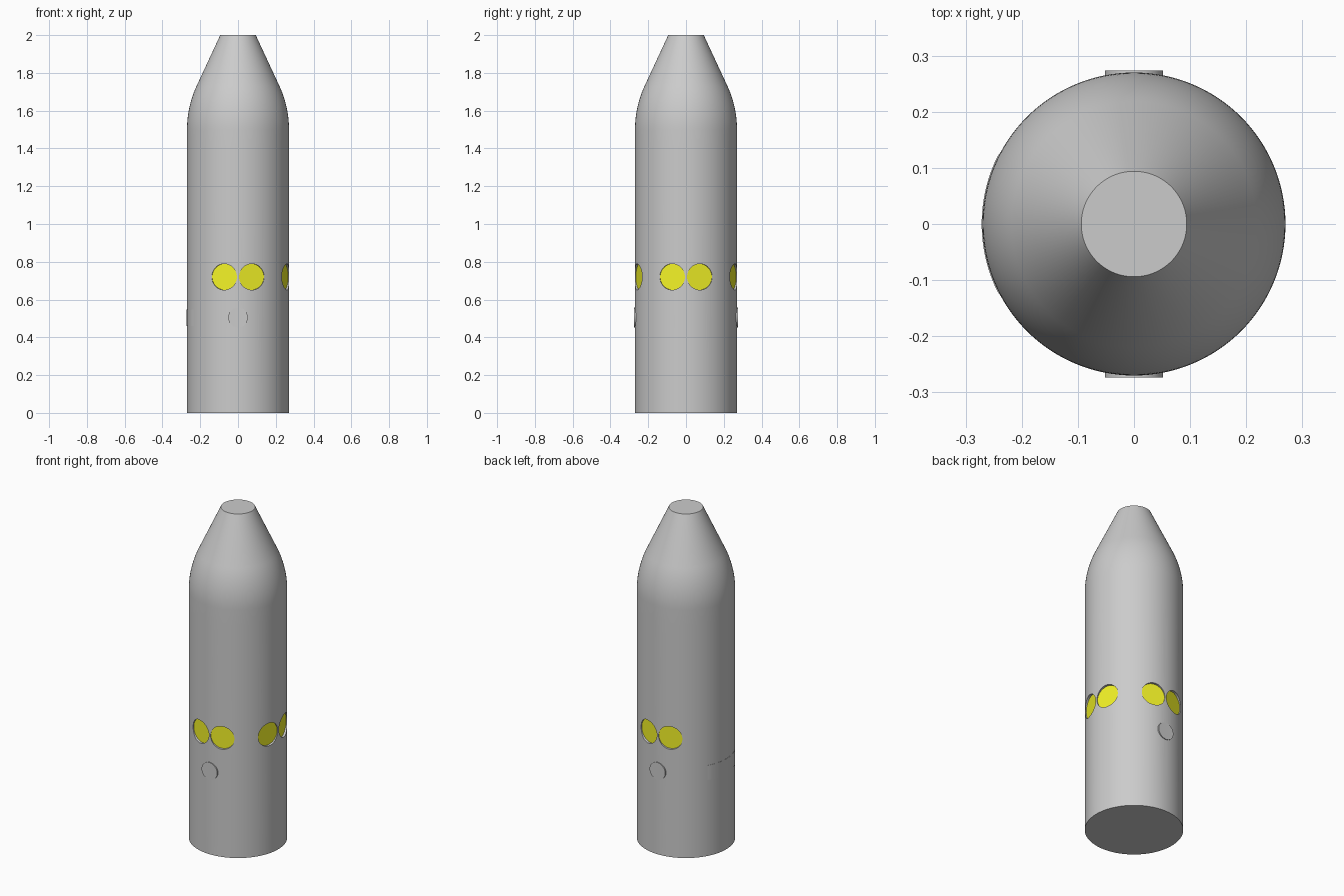
import bpy, bmesh, math
from mathutils import Matrix, Vector

if "Cube" in bpy.data.objects:
    bpy.data.objects.remove(bpy.data.objects["Cube"])

R, SEG = 0.27, 128
LAMP_Z, LAMP_R, LAMP_D = 0.72, 0.069, 0.256
PAD_Z, PAD_R = 0.505, 0.052


def finish(name, bm, angle=25, colour=None):
    """Turn a bmesh into a smooth-by-angle object."""
    bmesh.ops.recalc_face_normals(bm, faces=bm.faces[:])
    mesh = bpy.data.meshes.new(name)
    bm.to_mesh(mesh)
    bm.free()
    ob = bpy.data.objects.new(name, mesh)
    bpy.context.collection.objects.link(ob)
    if colour:
        mat = bpy.data.materials.new(name + "_colour")
        mat.diffuse_color = colour
        mat.use_nodes = True
        mat.node_tree.nodes["Principled BSDF"].inputs["Base Color"].default_value = mat.diffuse_color
        mesh.materials.append(mat)
    smooth(ob, angle)
    return ob


def smooth(ob, angle):
    bpy.ops.object.select_all(action='DESELECT')
    ob.select_set(True)
    bpy.context.view_layer.objects.active = ob
    bpy.ops.object.shade_smooth_by_angle(angle=math.radians(angle))


def lathe(name, profile):
    """Closed solid of revolution from (radius, z) points."""
    bm = bmesh.new()
    rings = [[bm.verts.new((r * math.cos(t), r * math.sin(t), z))
              for t in (2 * math.pi * i / SEG for i in range(SEG))]
             for r, z in profile]
    for a, b in zip(rings, rings[1:]):
        for i in range(SEG):
            j = (i + 1) % SEG
            bm.faces.new((a[i], a[j], b[j], b[i]))
    bm.faces.new(rings[0])
    bm.faces.new(rings[-1])
    return finish(name, bm)


def radial_disc(bm, deg, z, r, inner, outer, seg=48):
    """Short cylinder whose axis points outward from the hull axis."""
    out = Vector((math.cos(math.radians(deg)), math.sin(math.radians(deg)), 0))
    mid = out * (inner + outer) / 2 + Vector((0, 0, z))
    m = Matrix.Translation(mid) @ out.to_track_quat('Z', 'Y').to_matrix().to_4x4()
    bmesh.ops.create_cone(bm, cap_ends=True, segments=seg, radius1=r, radius2=r,
                          depth=outer - inner, matrix=m)


# Hull
body = lathe("body", [(R, 0), (R, 1.405)])

# Nose: straight skirt, tangent arc, then a straight cone to a flat tip
Z0, TIP, A, ARC = 1.50, 0.094, math.radians(25), 0.55
nose = [(R, 1.405)]
nose += [(R - ARC * (1 - math.cos(A * i / 12)), Z0 + ARC * math.sin(A * i / 12))
         for i in range(13)]
nose.append((TIP, 2.0))
lathe("nose", nose)

# Paired lamp recesses on front, right and back
lamp_angles = [side + s * 16 for side in (-90, 0, 90) for s in (-1, 1)]
bm = bmesh.new()
for a in lamp_angles:
    radial_disc(bm, a, LAMP_Z, LAMP_R, LAMP_D - 0.002, 0.32)
cutter = finish("lamp_cutter", bm)
cutter.hide_render = True
mod = body.modifiers.new("recesses", 'BOOLEAN')
mod.operation, mod.object, mod.solver = 'DIFFERENCE', cutter, 'EXACT'
bpy.context.view_layer.objects.active = body
bpy.ops.object.modifier_apply(modifier=mod.name)
bpy.data.objects.remove(cutter)
smooth(body, 20)

# Yellow lamp discs at the bottom of the recesses
bm = bmesh.new()
for a in lamp_angles:
    radial_disc(bm, a, LAMP_Z, LAMP_R, LAMP_D - 0.006, LAMP_D)
finish("lamps", bm, colour=(0.9, 0.9, 0.02, 1))

# Round pads on front and back
bm = bmesh.new()
for a in (-90, 90):
    radial_disc(bm, a, PAD_Z, PAD_R, 0.25, 0.274)
finish("pads", bm)

# Curved strip on the left side with chamfered ends
bm = bmesh.new()
arc = [(-30, 0.2695)] + [(-26 + 52 * i / 24, 0.2715) for i in range(25)] + [(30, 0.2695)]
sections = []
for deg, r in arc:
    t = math.radians(180 + deg)
    sections.append([bm.verts.new((q * math.cos(t), q * math.sin(t), z))
                     for q, z in ((0.255, 0.46), (r, 0.46), (r, 0.548), (0.255, 0.548))])
for a, b in zip(sections, sections[1:]):
    for k in range(4):
        n = (k + 1) % 4
        bm.faces.new((a[k], a[n], b[n], b[k]))
bm.faces.new(sections[0])
bm.faces.new(sections[-1])
finish("side_strip", bm)
